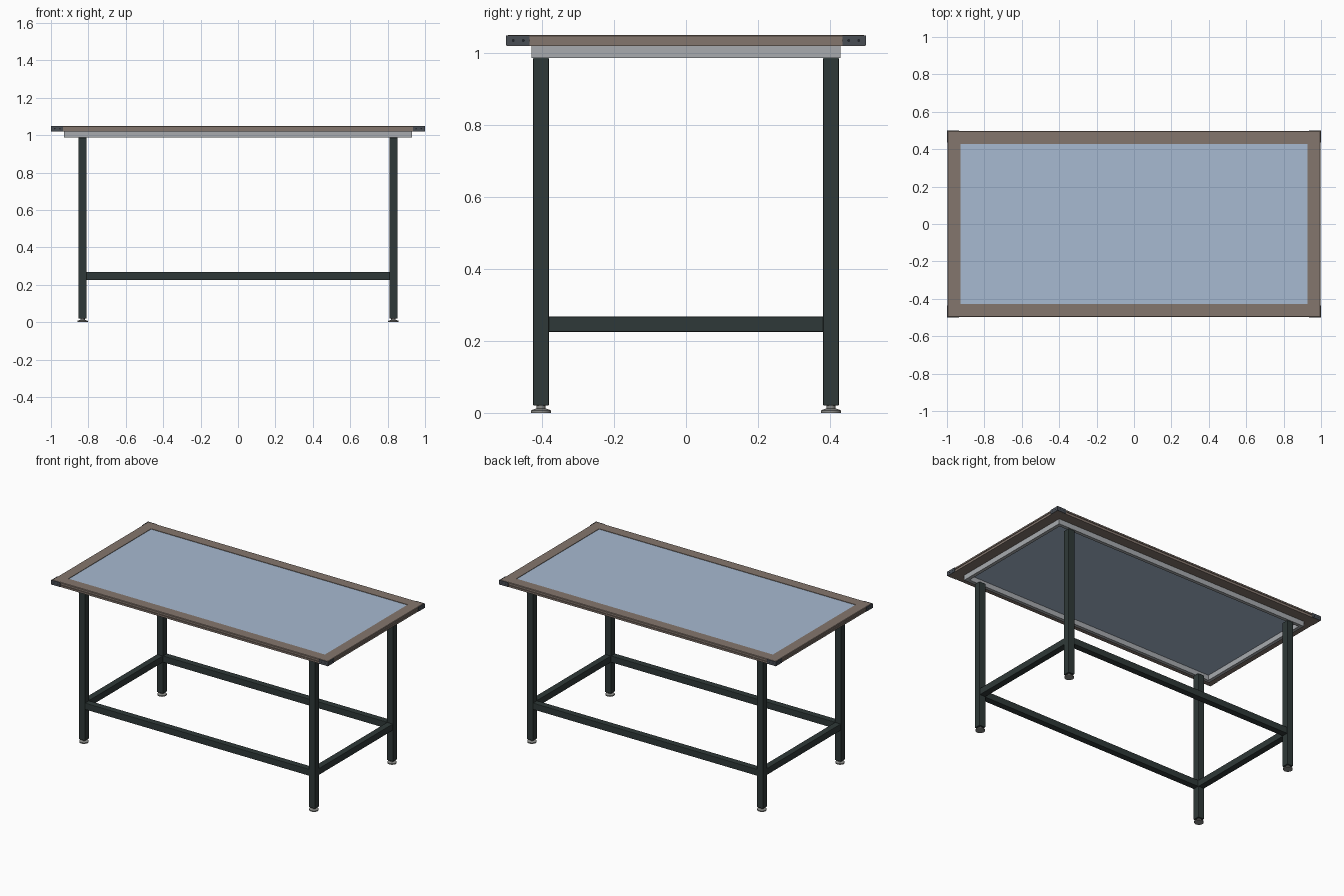
import bpy, bmesh
from math import radians
from mathutils import Matrix

if "Cube" in bpy.data.objects:
    bpy.data.objects.remove(bpy.data.objects["Cube"])


def mat(name, r, g, b):
    m = bpy.data.materials.new(name)
    lin = [((c / 255 + 0.055) / 1.055) ** 2.4 for c in (r, g, b)]
    m.diffuse_color = (*lin, 1)
    m.use_nodes = True
    m.node_tree.nodes["Principled BSDF"].inputs["Base Color"].default_value = m.diffuse_color
    return m


BROWN = mat("brown_trim", 132, 118, 109)
BLUE = mat("pale_blue_panel", 167, 186, 209)
GREY = mat("aluminium_grey", 168, 171, 175)
DARK = mat("dark_green_steel", 47, 57, 56)
SLATE = mat("slate_bracket", 72, 77, 84)
FOOT = mat("foot_grey", 140, 141, 138)
BLACK = mat("screw_black", 32, 35, 40)


def finish(name, bm, material, bevel=0, smooth=False):
    bmesh.ops.recalc_face_normals(bm, faces=bm.faces[:])
    me = bpy.data.meshes.new(name)
    bm.to_mesh(me)
    bm.free()
    me.materials.append(material)
    ob = bpy.data.objects.new(name, me)
    bpy.context.collection.objects.link(ob)
    if bevel:
        b = ob.modifiers.new("bevel", "BEVEL")
        b.width, b.segments = bevel, 2
    if smooth:
        bpy.ops.object.select_all(action="DESELECT")
        ob.select_set(True)
        bpy.context.view_layer.objects.active = ob
        bpy.ops.object.shade_smooth_by_angle(angle=radians(35))
    return ob


def box(name, x, y, z, material, bevel=0):
    """Box from (low, high) ranges on each axis."""
    bm = bmesh.new()
    bmesh.ops.create_cube(bm, size=1)
    for v in bm.verts:
        for i, (lo, hi) in enumerate((x, y, z)):
            v.co[i] = lo if v.co[i] < 0 else hi
    return finish(name, bm, material, bevel)


def ring(name, hx, hy, profile, material):
    """Mitred rectangular frame; profile = (inset from outer edge, z)."""
    bm = bmesh.new()
    loops = [[bm.verts.new((sx * (hx - d), sy * (hy - d), z)) for d, z in profile]
             for sx, sy in ((-1, -1), (1, -1), (1, 1), (-1, 1))]
    n = len(profile)
    for i in range(4):
        a, b = loops[i], loops[(i + 1) % 4]
        for j in range(n):
            k = (j + 1) % n
            bm.faces.new((a[j], b[j], b[k], a[k]))
    return finish(name, bm, material)


def cyl(bm, r1, r2, depth, centre, rot=Matrix()):
    bmesh.ops.create_cone(bm, cap_ends=True, segments=24, radius1=r1, radius2=r2,
                          depth=depth, matrix=Matrix.Translation(centre) @ rot)


# Table top: grooved trim frame, panel, and aluminium sub-frame
ring("top_trim_frame", 0.997, 0.497,
     [(0, 1.02), (0, 1.032), (0.004, 1.032), (0.004, 1.038), (0, 1.038), (0, 1.047),
      (0.003, 1.05), (0.07, 1.05), (0.07, 1.02)], BROWN)
box("top_panel", (-0.927, 0.927), (-0.427, 0.427), (1.02, 1.047), BLUE)
ring("under_frame", 0.93, 0.43,
     [(0, 0.987), (0, 1.0205), (0.022, 1.0205), (0.022, 0.987)], GREY)

for sx in (-1, 1):
    for sy in (-1, 1):
        tag = f"{'front' if sy < 0 else 'back'}_{'left' if sx < 0 else 'right'}"

        # Corner bracket: an L-shaped plate wrapped around the outside corner
        outline = [(1, 0.5), (1, 0.435), (0.9965, 0.435), (0.9965, 0.4965),
                   (0.935, 0.4965), (0.935, 0.5)]
        bm = bmesh.new()
        f = bm.faces.new([bm.verts.new((sx * x, sy * y, 1.0205)) for x, y in outline])
        ext = bmesh.ops.extrude_face_region(bm, geom=[f])["geom"]
        bmesh.ops.translate(bm, vec=(0, 0, 0.029),
                            verts=[e for e in ext if isinstance(e, bmesh.types.BMVert)])
        finish(f"{tag}_corner_bracket", bm, SLATE)

        # Two screws on each face of the bracket
        bm = bmesh.new()
        for d in (0.02, 0.048):
            cyl(bm, 0.004, 0.004, 0.002, (sx * 0.9992, sy * (0.5 - d), 1.035),
                Matrix.Rotation(radians(90), 4, "Y"))
            cyl(bm, 0.004, 0.004, 0.002, (sx * (1 - d), sy * 0.4992, 1.035),
                Matrix.Rotation(radians(90), 4, "X"))
        finish(f"{tag}_bracket_screws", bm, BLACK)

        # Leg
        cx, cy = sx * 0.831, sy * 0.403
        box(f"{tag}_leg", (cx - 0.022, cx + 0.022), (cy - 0.022, cy + 0.022),
            (0.02, 0.987), DARK, 0.003)

        # Levelling foot: disc, sloped shoulder and stem
        bm = bmesh.new()
        cyl(bm, 0.028, 0.028, 0.007, (cx, cy, 0.0035))
        cyl(bm, 0.028, 0.014, 0.005, (cx, cy, 0.0095))
        cyl(bm, 0.012, 0.012, 0.014, (cx, cy, 0.017))
        finish(f"{tag}_foot", bm, FOOT, smooth=True)

# Stretcher rails between the legs
for s, name in ((-1, "front"), (1, "back")):
    box(f"{name}_rail", (-0.81, 0.81), (s * 0.403 - 0.021, s * 0.403 + 0.021),
        (0.225, 0.268), DARK, 0.003)
for s, name in ((-1, "left"), (1, "right")):
    box(f"{name}_rail", (s * 0.831 - 0.021, s * 0.831 + 0.021), (-0.382, 0.382),
        (0.225, 0.268), DARK, 0.003)
